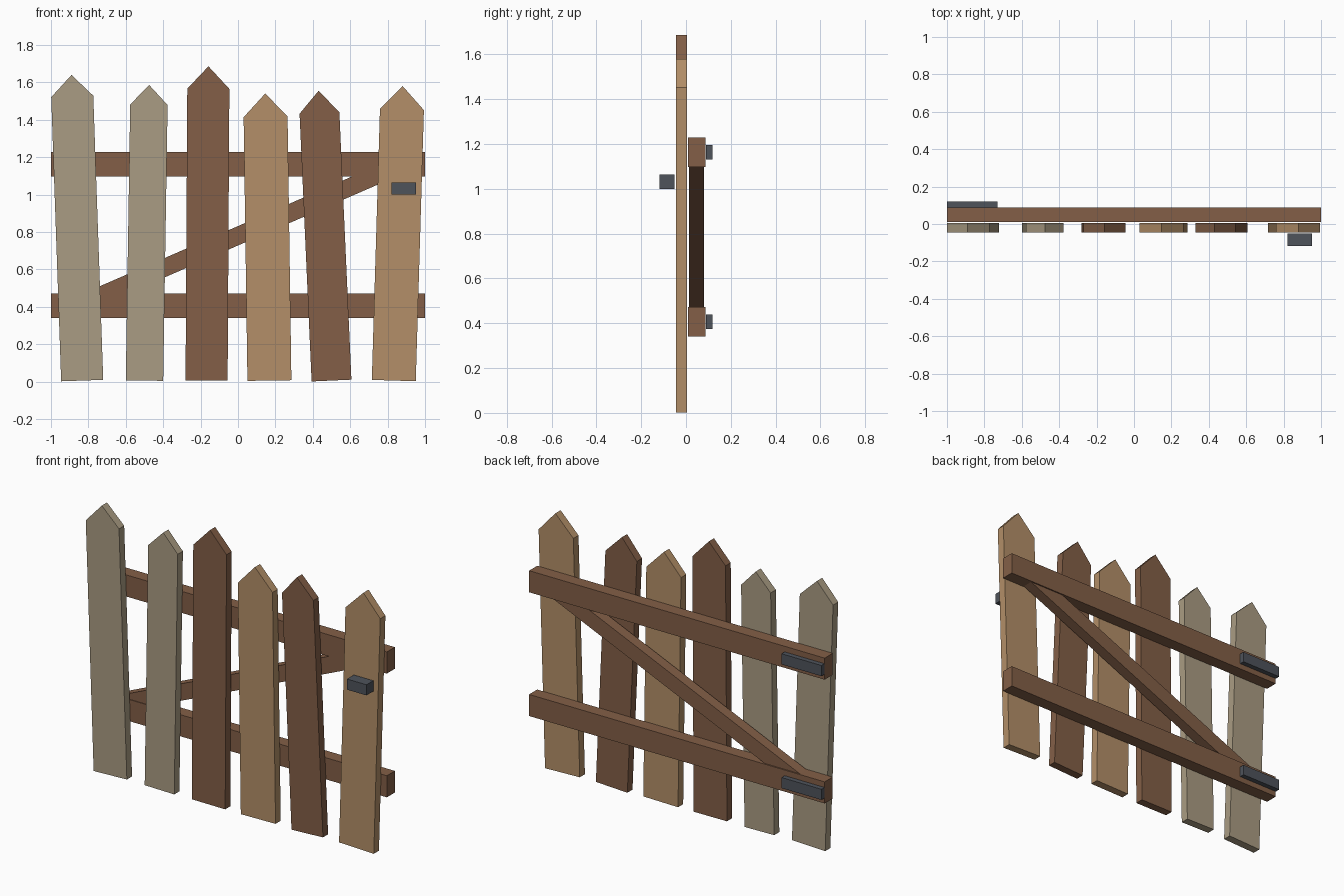
import bpy, bmesh
from math import atan2, hypot
from mathutils import Matrix, Vector

cube = bpy.data.objects.get("Cube")
if cube:
    bpy.data.objects.remove(cube, do_unlink=True)


def material(name, rgb):
    linear = [(c / 255 / 12.92) if c < 11 else ((c / 255 + 0.055) / 1.055) ** 2.4 for c in rgb]
    mat = bpy.data.materials.new(name)
    mat.use_nodes = True
    mat.diffuse_color = (*linear, 1)
    bsdf = mat.node_tree.nodes["Principled BSDF"]
    bsdf.inputs["Base Color"].default_value = (*linear, 1)
    bsdf.inputs["Roughness"].default_value = 0.9
    return mat


grey = material("weathered grey wood", (170, 156, 131))
brown = material("brown wood", (131, 95, 71))
tan = material("tan wood", (179, 143, 104))
iron = material("dark iron", (78, 83, 91))


def extrude_profile(name, points, y0, y1, mat):
    """Prism from an outline in the x-z plane, running from y0 to y1."""
    bm = bmesh.new()
    face = bm.faces.new([bm.verts.new((p.x, y0, p.z)) for p in points])
    new = bmesh.ops.extrude_face_region(bm, geom=[face])["geom"]
    bmesh.ops.translate(bm, vec=(0, y1 - y0, 0),
                        verts=[g for g in new if isinstance(g, bmesh.types.BMVert)])
    bmesh.ops.recalc_face_normals(bm, faces=bm.faces)
    mesh = bpy.data.meshes.new(name)
    bm.to_mesh(mesh)
    bm.free()
    mesh.materials.append(mat)
    obj = bpy.data.objects.new(name, mesh)
    bpy.context.collection.objects.link(obj)
    return obj


def bar(name, start, end, height, y0, y1, mat):
    """Straight bar between two x-z points."""
    dx, dz = end[0] - start[0], end[1] - start[1]
    half, h = hypot(dx, dz) / 2, height / 2
    turn = Matrix.Rotation(-atan2(dz, dx), 3, 'Y')
    mid = Vector(((start[0] + end[0]) / 2, 0, (start[1] + end[1]) / 2))
    corners = [(-half, -h), (half, -h), (half, h), (-half, h)]
    return extrude_profile(name, [mid + turn @ Vector((x, 0, z)) for x, z in corners], y0, y1, mat)


def picket(name, foot_x, width, shoulder, peak, lean, mat):
    """Pointed board leaning around the middle of its foot."""
    w = width / 2
    turn = Matrix.Rotation(lean, 3, 'Y')
    foot = Vector((foot_x, 0, 0.006))
    outline = [(-w, 0), (w, 0), (w, shoulder), (0, peak), (-w, shoulder)]
    return extrude_profile(name, [foot + turn @ Vector((x, 0, z)) for x, z in outline],
                           -0.045, 0.005, mat)


# Pickets: foot x, width, shoulder height, peak height, lean, wood
pickets = [
    (-0.833, 0.225, 1.52, 1.635, -0.035, grey),
    (-0.5, 0.2, 1.475, 1.58, 0.016, grey),
    (-0.168, 0.225, 1.56, 1.68, 0.006, brown),
    (0.168, 0.235, 1.41, 1.535, -0.0145, tan),
    (0.5, 0.213, 1.433, 1.55, -0.045, brown),
    (0.833, 0.235, 1.45, 1.575, 0.03, tan),
]
for i, spec in enumerate(pickets, 1):
    picket(f"picket_{i}", *spec)

# Rails with a hinge strap at the right-hand end
for level, z in (("lower", 0.406), ("upper", 1.163)):
    bar(f"{level}_rail", (-1, z), (1, z), 0.132, 0.01, 0.088, brown)
    bar(f"{level}_hinge", (-1, z), (-0.73, z), 0.065, 0.089, 0.119, iron)

# Diagonal brace
bar("diagonal_brace", (-0.85, 0.41), (0.85, 1.15), 0.095, 0.014, 0.08, brown)

# Latch block
bar("latch", (0.82, 1.032), (0.952, 1.032), 0.065, -0.118, -0.052, iron)
